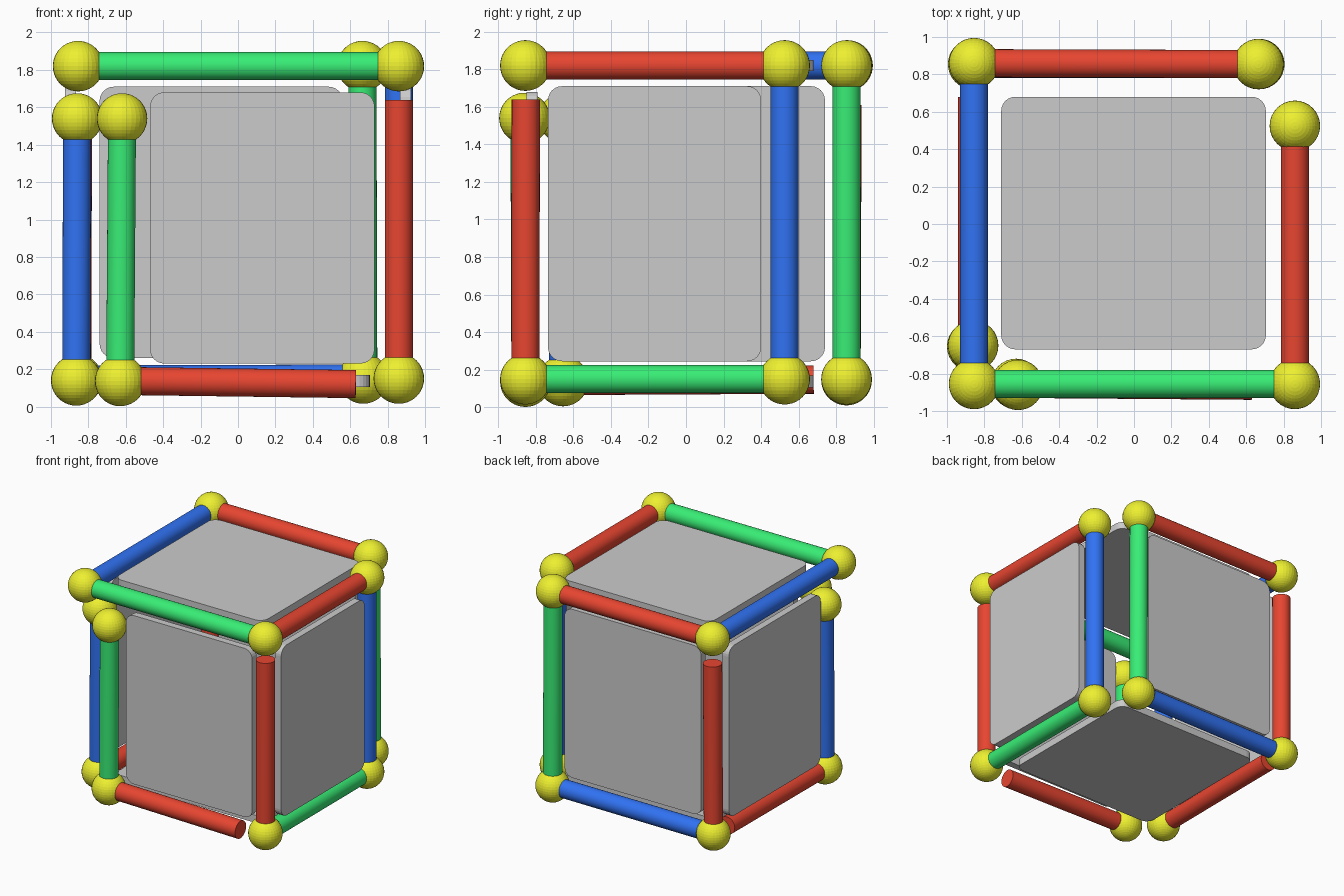
import bpy
from mathutils import Vector

if "Cube" in bpy.data.objects:
    bpy.data.objects.remove(bpy.data.objects["Cube"])

BALL_R, ROD_R = 0.135, 0.075


def material(name, rgb):
    m = bpy.data.materials.new(name)
    m.diffuse_color = (*rgb, 1)
    m.use_nodes = True
    m.node_tree.nodes["Principled BSDF"].inputs["Base Color"].default_value = m.diffuse_color
    return m


RED = material("red", (0.8, 0.06, 0.03))
GREEN = material("green", (0.04, 0.85, 0.18))
BLUE = material("blue", (0.03, 0.17, 0.9))
YELLOW = material("yellow", (0.85, 0.87, 0.03))


def ball(name, loc):
    bpy.ops.mesh.primitive_uv_sphere_add(segments=32, ring_count=20, radius=BALL_R, location=loc)
    ob = bpy.context.object
    ob.name = name
    ob.data.materials.append(YELLOW)


def rod(name, start, end, mat):
    a, b = Vector(start), Vector(end)
    bpy.ops.mesh.primitive_cylinder_add(vertices=32, radius=ROD_R, depth=(b - a).length,
                                        location=(a + b) / 2)
    ob = bpy.context.object
    ob.name = name
    ob.rotation_euler = (b - a).to_track_quat('Z', 'Y').to_euler()
    ob.data.materials.append(mat)
    bpy.ops.object.shade_smooth_by_angle()


def panel(name, lo, hi, normal_axis):
    """Thin plate between two corners, rounded at its four corners."""
    lo, hi = Vector(lo), Vector(hi)
    bpy.ops.mesh.primitive_cube_add(size=1, location=(lo + hi) / 2)
    ob = bpy.context.object
    ob.name = name
    for v in ob.data.vertices:
        v.co *= 1
        for i in range(3):
            v.co[i] *= (hi - lo)[i]
    # bevel only the edges running through the plate thickness
    weights = ob.data.attributes.new("bevel_weight_edge", 'FLOAT', 'EDGE')
    for e in ob.data.edges:
        d = ob.data.vertices[e.vertices[1]].co - ob.data.vertices[e.vertices[0]].co
        along = max(range(3), key=lambda i: abs(d[i]))
        weights.data[e.index].value = 1.0 if along == normal_axis else 0.0
    bev = ob.modifiers.new("rounded_corners", 'BEVEL')
    bev.limit_method = 'WEIGHT'
    bev.width = 0.075
    bev.segments = 6


# Corner points of the opened-up cube frame
P = {
    "top_front_left": (-0.855, -0.855, 1.82),
    "top_front_right": (0.86, -0.855, 1.82),
    "top_right_back": (0.86, 0.525, 1.82),
    "top_back_left": (-0.855, 0.86, 1.82),
    "top_back_right": (0.665, 0.855, 1.82),
    "upper_left_front": (-0.86, -0.65, 1.54),
    "upper_front_left": (-0.62, -0.86, 1.54),
    "bottom_left_front": (-0.865, -0.655, 0.14),
    "bottom_front_left": (-0.63, -0.855, 0.137),
    "bottom_front_right": (0.86, -0.855, 0.15),
    "bottom_right_back": (0.86, 0.525, 0.15),
    "bottom_back_right": (0.67, 0.855, 0.15),
    "bottom_back_left": (-0.86, 0.855, 0.145),
}
for key, loc in P.items():
    ball("ball_" + key, loc)

# Rods between two balls
for name, a, b, mat in [
    ("top_front_rod", "top_front_left", "top_front_right", GREEN),
    ("top_right_rod", "top_front_right", "top_right_back", RED),
    ("top_back_rod", "top_back_left", "top_back_right", RED),
    ("top_left_rod", "top_front_left", "top_back_left", BLUE),
    ("left_front_post", "bottom_left_front", "upper_left_front", BLUE),
    ("front_left_post", "bottom_front_left", "upper_front_left", GREEN),
    ("right_back_post", "bottom_right_back", "top_right_back", BLUE),
    ("back_right_post", "bottom_back_right", "top_back_right", GREEN),
    ("bottom_right_rod", "bottom_front_right", "bottom_right_back", GREEN),
    ("bottom_back_rod", "bottom_back_left", "bottom_back_right", BLUE),
]:
    rod(name, P[a], P[b], mat)

# Red rods with one free end
for name, a, end in [
    ("front_right_post", "bottom_front_right", (0.86, -0.853, 1.64)),
    ("back_left_post", "bottom_back_left", (-0.855, 0.86, 1.61)),
    ("bottom_front_rod", "bottom_front_left", (0.63, -0.865, 0.12)),
    ("bottom_left_rod", "bottom_left_front", (-0.865, 0.68, 0.147)),
]:
    rod(name, P[a], end, RED)

# Six grey face panels
panel("front_panel", (-0.47, -0.85, 0.23), (0.73, -0.79, 1.68), 1)
panel("back_panel", (-0.74, 0.79, 0.26), (0.56, 0.85, 1.71), 1)
panel("right_panel", (0.865, -0.735, 0.245), (0.925, 0.40, 1.71), 0)
panel("left_panel", (-0.925, -0.51, 0.245), (-0.865, 0.74, 1.71), 0)
panel("top_panel", (-0.71, -0.67, 1.79), (0.705, 0.68, 1.85), 2)
panel("bottom_panel", (-0.71, -0.67, 0.105), (0.705, 0.68, 0.17), 2)
